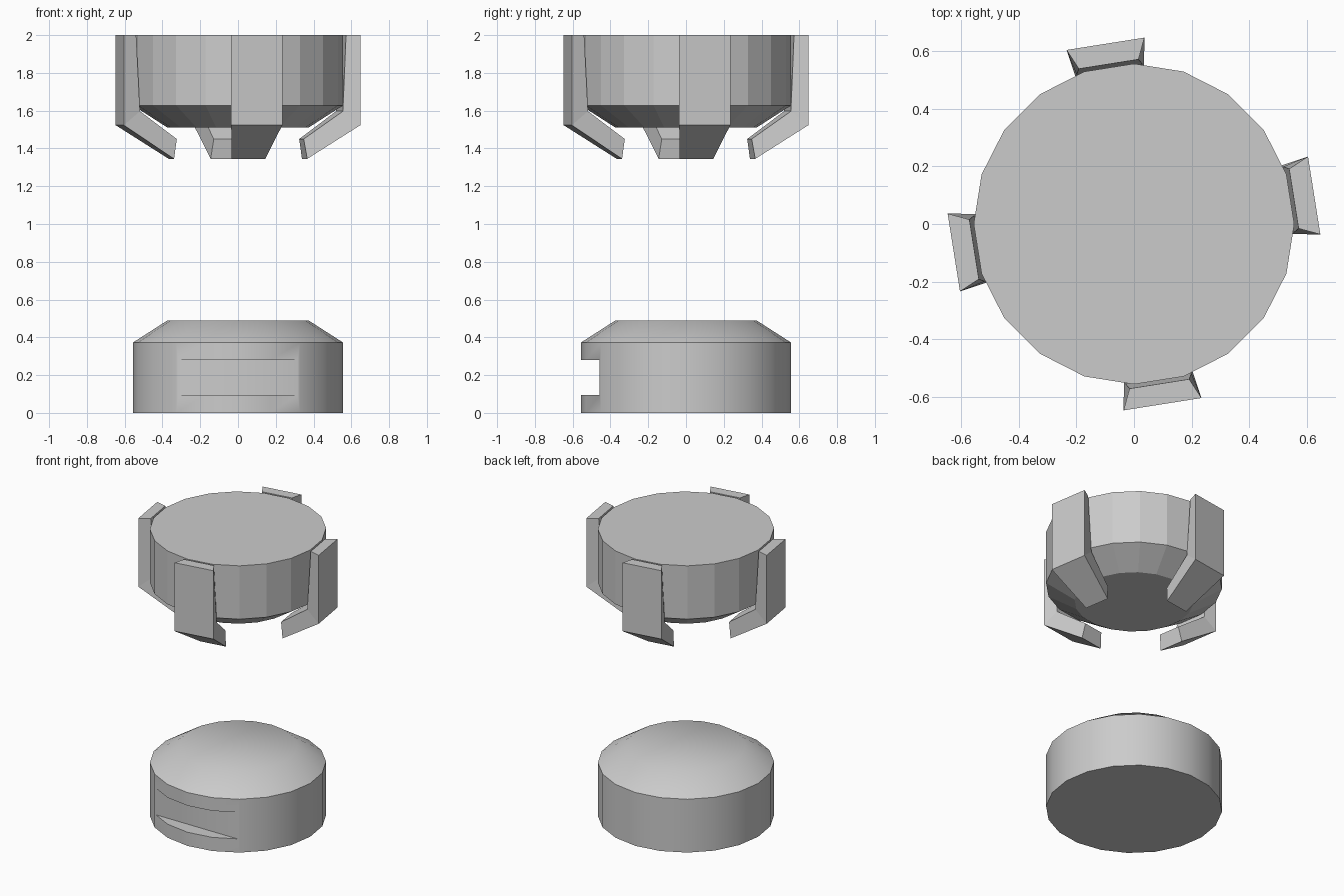
import bpy, bmesh, math

if "Cube" in bpy.data.objects:
    bpy.data.objects.remove(bpy.data.objects["Cube"])

SIDES = 20
# Body section from the flat end: (radius, distance from the flat end)
BODY = [(0.557, 0.0), (0.557, 0.372), (0.376, 0.488)]


def mesh_object(name, bm):
    bmesh.ops.recalc_face_normals(bm, faces=bm.faces[:])
    me = bpy.data.meshes.new(name)
    bm.to_mesh(me)
    bm.free()
    ob = bpy.data.objects.new(name, me)
    bpy.context.collection.objects.link(ob)
    return ob


def lathe(name, section):
    bm = bmesh.new()
    rings = []
    for r, z in section:
        rings.append([bm.verts.new((r * math.cos(2 * math.pi * i / SIDES),
                                    r * math.sin(2 * math.pi * i / SIDES), z))
                      for i in range(SIDES)])
    for a, b in zip(rings, rings[1:]):
        for i in range(SIDES):
            j = (i + 1) % SIDES
            bm.faces.new((a[i], a[j], b[j], b[i]))
    bm.faces.new(rings[0])
    bm.faces.new(rings[-1])
    return mesh_object(name, bm)


# Lower body, smooth, with a slot cut into the front
lower = lathe("lower_body", BODY)
bpy.ops.mesh.primitive_cube_add(size=1, location=(0, -0.657, 0.1875))
cutter = bpy.context.object
cutter.name = "slot_cutter"
cutter.scale = (1.2, 0.4, 0.185)
cutter.hide_render = True
mod = lower.modifiers.new("slot", 'BOOLEAN')
mod.operation = 'DIFFERENCE'
mod.solver = 'EXACT'
mod.object = cutter
bpy.ops.object.select_all(action='DESELECT')
lower.select_set(True)
bpy.context.view_layer.objects.active = lower
bpy.ops.object.modifier_apply(modifier=mod.name)
bpy.data.objects.remove(cutter)
bpy.ops.object.shade_smooth_by_angle(angle=math.radians(40))

# Upper body, the same section turned upside down, flat faces
lathe("upper_body", [(r, 2 - z) for r, z in BODY])

# Claw section: (radius, height, half width), outer side then inner side
CLAW_OUTER = [(0.634, 2.0, 0.137), (0.634, 1.523, 0.137), (0.357, 1.345, 0.09)]
CLAW_INNER = [(0.5626, 2.0, 0.105), (0.544, 1.597, 0.116), (0.34, 1.45, 0.076)]


def claw(name, angle):
    c, s = math.cos(angle), math.sin(angle)
    bm = bmesh.new()

    def pt(r, z, w):
        return bm.verts.new((r * c - w * s, r * s + w * c, z))

    rows = []
    for o, i in zip(CLAW_OUTER, CLAW_INNER):
        rows.append([pt(o[0], o[1], -o[2]), pt(*o), pt(*i), pt(i[0], i[1], -i[2])])
    for a, b in zip(rows, rows[1:]):
        for k in range(4):
            n = (k + 1) % 4
            bm.faces.new((a[k], a[n], b[n], b[k]))
    bm.faces.new(rows[0])
    bm.faces.new(rows[-1])
    return mesh_object(name, bm)


# Four claws, each on one facet of the upper body
for n, side in enumerate(("right", "back", "left", "front")):
    claw(side + "_claw", math.radians(9 + 90 * n))
